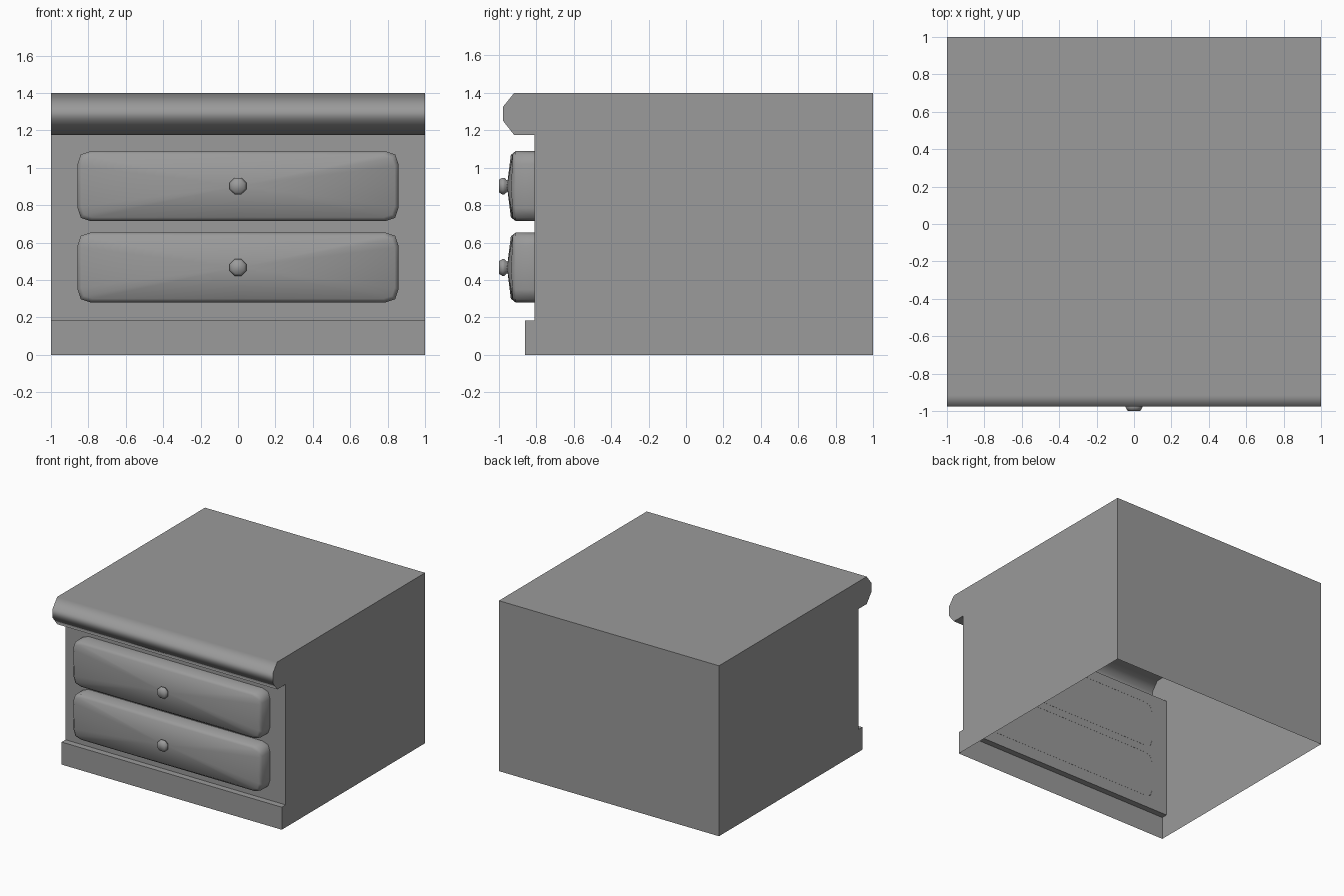
import bpy, bmesh, math

if "Cube" in bpy.data.objects:
    bpy.data.objects.remove(bpy.data.objects["Cube"])

# Dark grey finish shared by every part
grey = bpy.data.materials.new("dark_grey")
grey.diffuse_color = (0.325, 0.325, 0.325, 1)
grey.use_nodes = True
grey.node_tree.nodes["Principled BSDF"].inputs["Base Color"].default_value = grey.diffuse_color


def finish(name, bm, angle, weighted=False):
    bmesh.ops.recalc_face_normals(bm, faces=bm.faces)
    mesh = bpy.data.meshes.new(name)
    bm.to_mesh(mesh)
    bm.free()
    mesh.materials.append(grey)
    ob = bpy.data.objects.new(name, mesh)
    bpy.context.collection.objects.link(ob)
    bpy.ops.object.select_all(action='DESELECT')
    ob.select_set(True)
    bpy.context.view_layer.objects.active = ob
    bpy.ops.object.shade_smooth_by_angle(angle=math.radians(angle))
    if weighted:
        mod = ob.modifiers.new("weighted", 'WEIGHTED_NORMAL')
        mod.keep_sharp = True
        mod.weight = 100
    return ob


def bridge(bm, a, b):
    for i in range(len(a)):
        j = (i + 1) % len(a)
        bm.faces.new((a[i], a[j], b[j], b[i]))


# Cabinet shell: side profile swept across x, open underneath
profile = [(1, 0), (1, 1.4), (-0.918, 1.4), (-0.977, 1.327), (-0.977, 1.25),
           (-0.918, 1.175), (-0.81, 1.175), (-0.81, 0.185), (-0.86, 0.185), (-0.86, 0)]
bm = bmesh.new()
left, right = ([bm.verts.new((x, y, z)) for y, z in profile] for x in (-1, 1))
for i in range(len(profile) - 1):
    bm.faces.new((left[i], left[i + 1], right[i + 1], right[i]))
bm.faces.new(left)
bm.faces.new(right)
finish("cabinet_shell", bm, 58, weighted=True)


def rounded_outline(w, h, r):
    # Three points per corner plus the middle of each side
    k = r * 0.25
    corner = [(w, h - r), (w - k, h - k), (w - r, h)]
    pts = [(w, 0)] + corner + [(0, h)]
    pts += [(-x, z) for x, z in reversed(corner)] + [(-w, 0)]
    pts += [(-x, -z) for x, z in corner] + [(0, -h)]
    pts += [(x, -z) for x, z in reversed(corner)]
    return pts


def drawer_front(name, cz):
    # Pillow-shaped panel, bulging gently toward the knob
    bm = bmesh.new()
    loops = []
    for inset, y, bulge in ((0, -0.809, 0), (0, -0.91, 0), (0.02, -0.928, 0.008)):
        pts = rounded_outline(0.858 - inset, 0.187 - inset, 0.07 - inset * 0.5)
        loops.append([bm.verts.new((x, y - (bulge if x * z == 0 else 0), cz + z))
                      for x, z in pts])
    for a, b in zip(loops, loops[1:]):
        bridge(bm, a, b)
    tip = bm.verts.new((0, -0.957, cz))
    rim = loops[-1]
    for i in range(len(rim)):
        bm.faces.new((rim[i], rim[(i + 1) % len(rim)], tip))
    finish(name, bm, 60)


def knob(name, cz):
    # Eight-sided turned knob
    bm = bmesh.new()
    rings = []
    for r, y in ((0.034, -0.945), (0.036, -0.96), (0.048, -0.97), (0.048, -0.982), (0.036, -1.0)):
        ring = []
        for i in range(8):
            a = math.pi / 8 + i * math.pi / 4
            ring.append(bm.verts.new((r * math.cos(a), y, cz + r * math.sin(a))))
        rings.append(ring)
    for a, b in zip(rings, rings[1:]):
        bridge(bm, a, b)
    bm.faces.new(rings[-1])
    finish(name, bm, 60)


for label, z in (("upper", 0.902), ("lower", 0.467)):
    drawer_front(label + "_drawer_front", z)
    knob(label + "_knob", z)
